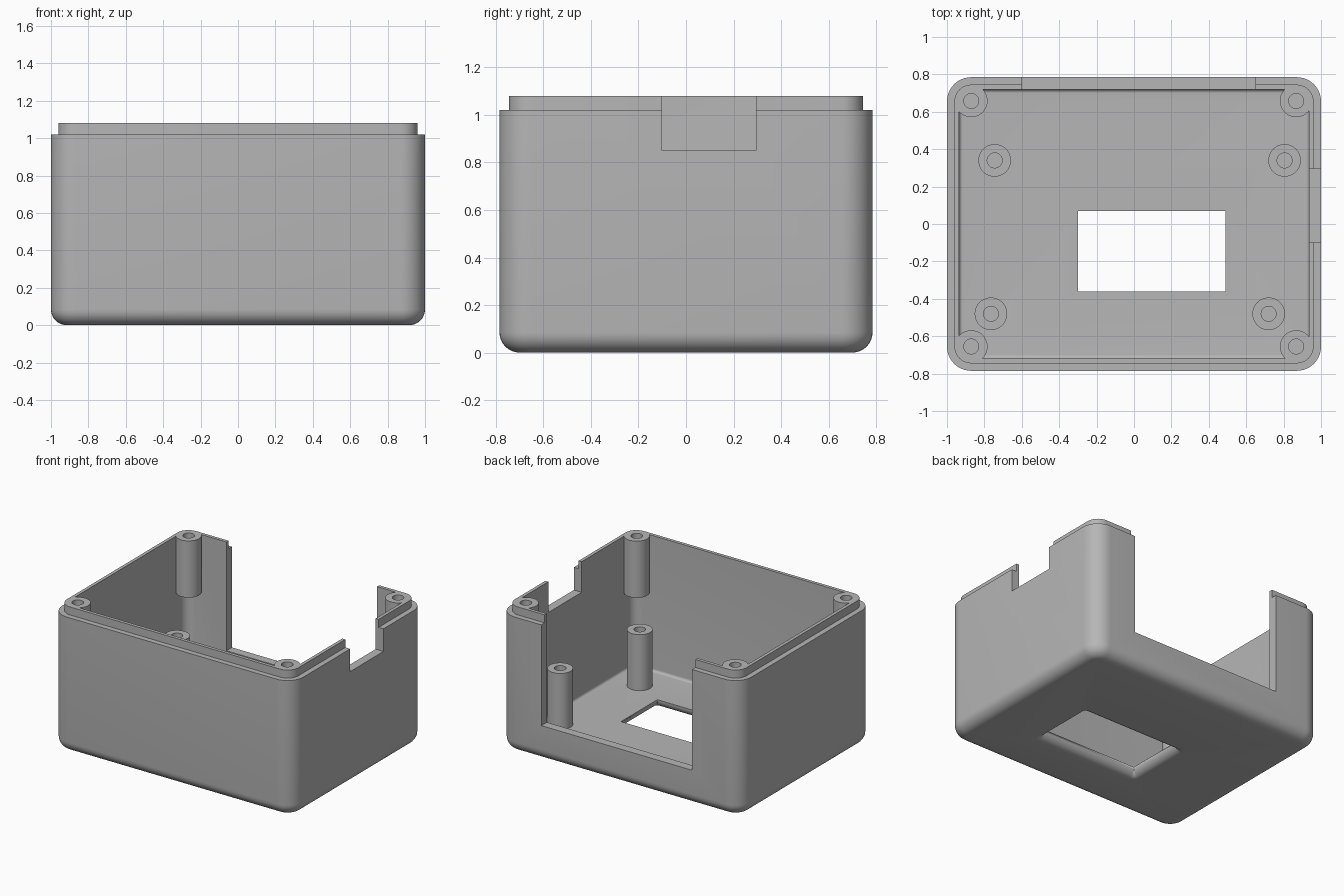
import bpy, bmesh
from math import sin, cos, pi, sqrt, radians

default = bpy.data.objects.get("Cube")
if default:
    bpy.data.objects.remove(default, do_unlink=True)

grey = bpy.data.materials.new("plain_grey")
grey.use_nodes = True
colour = (0.47, 0.47, 0.47, 1)
grey.diffuse_color = colour
grey.node_tree.nodes["Principled BSDF"].inputs["Base Color"].default_value = colour


def rounded_ring(bm, hx, hy, r, z, cx, cy, segs=10):
    """Ring of vertices around a rounded rectangle."""
    verts = []
    for corner, (sx, sy) in enumerate([(1, 1), (-1, 1), (-1, -1), (1, -1)]):
        for i in range(segs + 1):
            a = (corner + i / segs) * pi / 2
            verts.append(bm.verts.new((cx + sx * (hx - r) + r * cos(a),
                                       cy + sy * (hy - r) + r * sin(a), z)))
    return verts


def loft(name, sections, cx=0, cy=0):
    """Closed solid through rounded-rectangle sections (hx, hy, r, z)."""
    bm = bmesh.new()
    rings = [rounded_ring(bm, *s, cx, cy) for s in sections]
    n = len(rings[0])
    for a, b in zip(rings, rings[1:]):
        for i in range(n):
            j = (i + 1) % n
            bm.faces.new((a[i], a[j], b[j], b[i]))
    bm.faces.new(rings[0][::-1])
    bm.faces.new(rings[-1])
    bmesh.ops.remove_doubles(bm, verts=bm.verts, dist=1e-5)
    bmesh.ops.recalc_face_normals(bm, faces=bm.faces)
    mesh = bpy.data.meshes.new(name)
    bm.to_mesh(mesh)
    bm.free()
    mesh.materials.append(grey)
    obj = bpy.data.objects.new(name, mesh)
    bpy.context.collection.objects.link(obj)
    return obj


def select_only(obj):
    bpy.ops.object.select_all(action='DESELECT')
    obj.select_set(True)
    bpy.context.view_layer.objects.active = obj


def smooth(obj):
    select_only(obj)
    bpy.ops.object.shade_smooth_by_angle(angle=radians(30))


def cut(obj, cutter):
    cutter.hide_render = True
    mod = obj.modifiers.new("cut", 'BOOLEAN')
    mod.operation, mod.solver, mod.object = 'DIFFERENCE', 'EXACT', cutter
    select_only(obj)
    bpy.ops.object.modifier_apply(modifier=mod.name)
    bpy.data.objects.remove(cutter, do_unlink=True)


# Case dimensions
HX, HY, CORNER = 1.0, 0.785, 0.13
WALL, FLOOR, RIM, TOP = 0.065, 0.065, 1.02, 1.08
LIP, FILLET, INNER = 0.04, 0.085, 0.02


def inset(d, z):
    return (HX - d, HY - d, CORNER - d, z)


# Case shell: rounded base, wall, stepped lip, then the inside down to the floor
steps = [i / 8 * pi / 2 for i in range(9)]
profile = [inset(FILLET * (1 - sin(a)), FILLET * (1 - cos(a))) for a in steps]
profile += [inset(0, RIM), inset(LIP, RIM), inset(LIP, TOP), inset(WALL, TOP)]
profile += [inset(WALL + INNER * (1 - cos(a)), FLOOR + INNER * (1 - sin(a))) for a in steps]
case = loft("case_shell", profile)

# Openings: tall back notch and small side notch
cut(case, loft("back_notch", [(0.625, 0.2, 0, 0.265), (0.625, 0.2, 0, 1.3)], 0.025, 0.85))
cut(case, loft("side_notch", [(0.15, 0.1975, 0, 0.85), (0.15, 0.1975, 0, 1.3)], 1.0, 0.0975))

# Floor window with a rounded outer edge
R = 0.06
window = [(0.395 + R, 0.215 + R, R, -0.05)]
for i in range(9):
    z = R * (1 - cos(i / 8 * pi / 2))
    d = R - sqrt(max(0, R * R - (R - z) ** 2))
    window.append((0.395 + d, 0.215 + d, d, z))
window.append((0.395, 0.215, 0, 0.2))
cut(case, loft("window_cutter", window, 0.095, -0.145))
smooth(case)


def hollow_post(name, x, y, bottom, top, r, hole=0.04):
    depth = bottom + 0.03
    smooth(loft(name, [(r, r, r, bottom), (r, r, r, top),
                       (hole, hole, hole, top), (hole, hole, hole, depth)], x, y))


# Hanging screw bosses in the corners
for side, x in (("right", -0.87), ("left", 0.867)):
    for end, y in (("front", -0.655), ("back", 0.658)):
        hollow_post(f"{end}_{side}_corner_boss", x, y, 0.655, TOP, 0.087)

# Board standoffs on the floor
standoffs = {"back_right": (-0.745, 0.34), "back_left": (0.805, 0.34),
             "front_right": (-0.765, -0.48), "front_left": (0.72, -0.48)}
for place, (x, y) in standoffs.items():
    hollow_post(f"{place}_standoff", x, y, FLOOR - 0.02, 0.485, 0.087)
